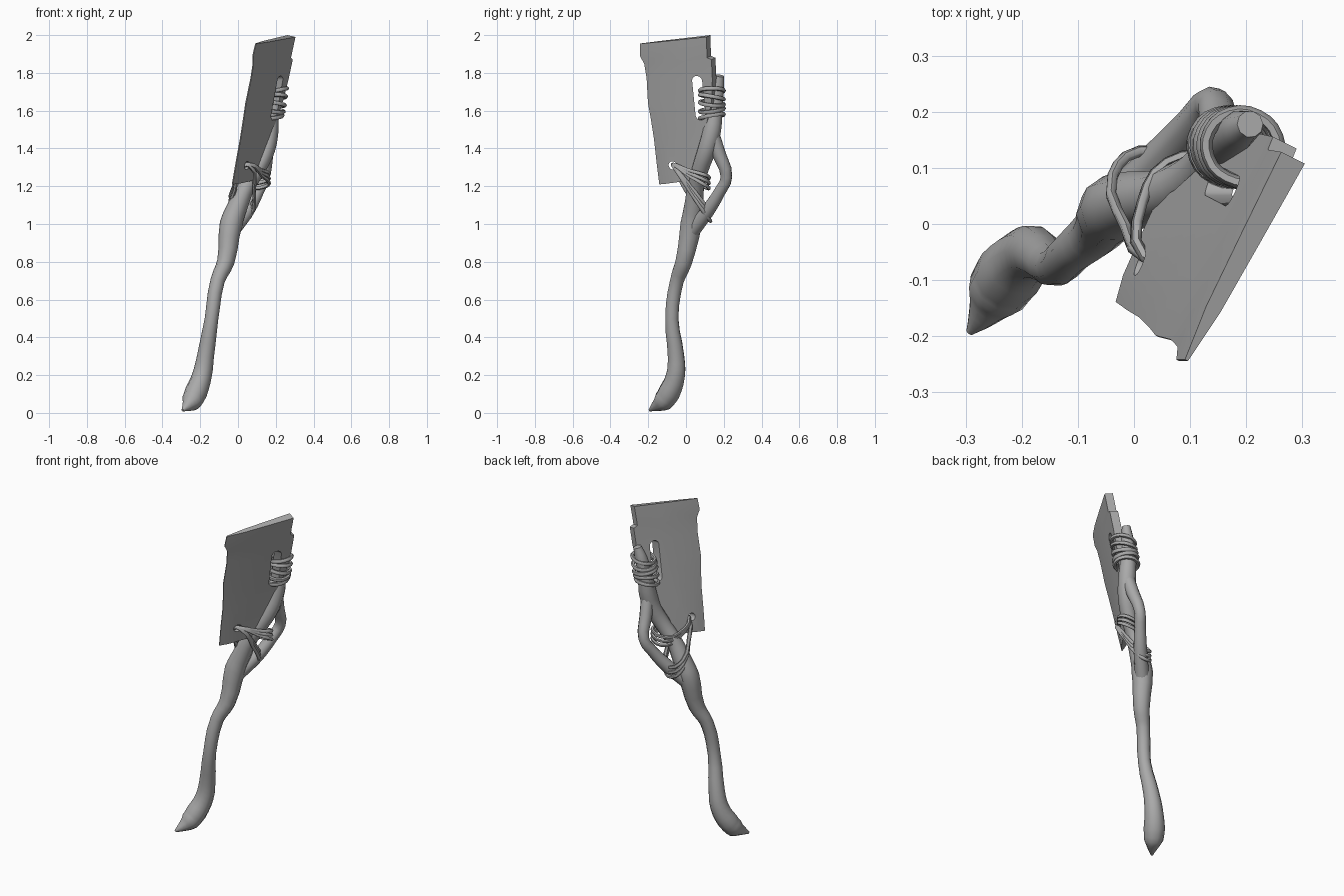
import bpy, bmesh, math
from mathutils import Vector

cube = bpy.data.objects.get("Cube")
if cube:
    bpy.data.objects.remove(cube, do_unlink=True)

grey = bpy.data.materials.new("plain_grey")
grey.use_nodes = True
grey.diffuse_color = (0.4, 0.4, 0.4, 1)
grey.node_tree.nodes["Principled BSDF"].inputs["Base Color"].default_value = (0.4, 0.4, 0.4, 1)


def activate(obj):
    bpy.ops.object.select_all(action='DESELECT')
    obj.select_set(True)
    bpy.context.view_layer.objects.active = obj


def finish(obj, angle):
    obj.data.materials.clear()
    obj.data.materials.append(grey)
    activate(obj)
    bpy.ops.object.shade_smooth_by_angle(angle=math.radians(angle))


def tube(name, points, closed=False, sides=10, steps=3):
    """Smooth tube through (x, y, z, radius) points."""
    curve = bpy.data.curves.new(name, 'CURVE')
    curve.dimensions = '3D'
    curve.bevel_depth = 1
    curve.bevel_resolution = (sides - 4) // 2
    curve.resolution_u = steps
    curve.use_fill_caps = not closed
    spline = curve.splines.new('BEZIER')
    spline.bezier_points.add(len(points) - 1)
    spline.use_cyclic_u = closed
    for bp, p in zip(spline.bezier_points, points):
        bp.co = p[:3]
        bp.radius = p[3]
        bp.handle_left_type = bp.handle_right_type = 'AUTO'
    obj = bpy.data.objects.new(name, curve)
    bpy.context.collection.objects.link(obj)
    activate(obj)
    bpy.ops.object.convert(target='MESH')
    obj = bpy.context.view_layer.objects.active
    finish(obj, 60)
    return obj


def mesh_object(name, bm):
    bmesh.ops.recalc_face_normals(bm, faces=bm.faces)
    mesh = bpy.data.meshes.new(name)
    bm.to_mesh(mesh)
    bm.free()
    obj = bpy.data.objects.new(name, mesh)
    bpy.context.collection.objects.link(obj)
    return obj


# Crooked wooden handle with a hooked foot
tube("handle", [
    (-.293, -.193, .014, .007), (-.272, -.165, .032, .026), (-.245, -.122, .062, .055),
    (-.222, -.088, .11, .060), (-.19, -.055, .2, .052), (-.172, -.053, .3, .045),
    (-.14, -.075, .5, .036), (-.108, -.048, .7, .038), (-.065, -.012, .8, .046),
    (-.037, .028, 1.0, .060), (0, .042, 1.1, .053), (.045, .052, 1.2, .045),
    (.105, .078, 1.3, .046), (.148, .112, 1.4, .050), (.165, .138, 1.5, .050),
    (.17, .152, 1.6, .043), (.19, .168, 1.72, .035), (.207, .178, 1.785, .024)])

# Side branch that leaves the handle and grows back into it
tube("side_branch", [
    (-.025, .04, .97, .040), (.05, .115, 1.07, .038), (.105, .178, 1.17, .032),
    (.138, .214, 1.25, .031), (.152, .175, 1.37, .036), (.165, .135, 1.49, .038)])


# Wedge-shaped blade: rows run up the blade, columns from cutting edge to spine
def blade_x(y, z):
    return .095 + .5 * (y + .24) + .235 * (z - 1.955)


rows = [(-.14, 1.21, .03, 1.235), (-.155, 1.33, .05, 1.33), (-.168, 1.45, .085, 1.42),
        (-.187, 1.57, .12, 1.54), (-.2, 1.64, .145, 1.64), (-.207, 1.77, .15, 1.77),
        (-.22, 1.85, .145, 1.875), (-.243, 1.89, .122, 1.885), (-.243, 1.955, .118, 1.995)]
columns = [(0, .003), (.25, .014), (.6, .019), (1, .024)]
normal = Vector((1, -.5, -.235)).normalized()

bm = bmesh.new()
sheets = []
for side in (1, -1):
    sheet = []
    for ye, ze, ys, zs in rows:
        line = []
        for t, half in columns:
            y, z = ye + t * (ys - ye), ze + t * (zs - ze)
            line.append(bm.verts.new(Vector((blade_x(y, z), y, z)) + normal * half * side))
        sheet.append(line)
    sheets.append(sheet)
    for a, b in zip(sheet, sheet[1:]):
        for i in range(len(columns) - 1):
            bm.faces.new((a[i], a[i + 1], b[i + 1], b[i]))


def border(s):
    return (s[0][:] + [r[-1] for r in s[1:]] + s[-1][-2::-1] + [r[0] for r in s[-2:0:-1]])


front, back = border(sheets[0]), border(sheets[1])
for i in range(len(front)):
    j = (i + 1) % len(front)
    bm.faces.new((front[i], front[j], back[j], back[i]))
blade = mesh_object("blade", bm)


# Slot near the spine and a lashing hole near the bottom
def cut(name, y, z, radius, half_length):
    bm = bmesh.new()
    ring = []
    for i in range(16):
        a = 2 * math.pi * (i + .5) / 16
        dz = radius * math.sin(a) + math.copysign(half_length, math.sin(a))
        ring.append(bm.verts.new((-.5, y + radius * math.cos(a) - .1 * dz, z + dz)))
    face = bm.faces.new(ring)
    out = bmesh.ops.extrude_face_region(bm, geom=[face])
    bmesh.ops.translate(bm, vec=(1, 0, 0),
                        verts=[v for v in out["geom"] if isinstance(v, bmesh.types.BMVert)])
    cutter = mesh_object(name, bm)
    cutter.hide_render = True
    mod = blade.modifiers.new(name, 'BOOLEAN')
    mod.operation = 'DIFFERENCE'
    mod.solver = 'EXACT'
    mod.object = cutter
    activate(blade)
    bpy.ops.object.modifier_apply(modifier=name)
    bpy.data.objects.remove(cutter, do_unlink=True)


cut("slot_cutter", .068, 1.667, .027, .09)
cut("hole_cutter", -.07, 1.31, .022, 0)
finish(blade, 25)

# Upper lashing: tilted loops around the branch and the spine, through the slot
along = Vector((.447, .894, 0))
across = Vector((.894, -.447, 0))
for k in range(5):
    centre = Vector((.17 + .006 * k, .137, 1.57 + .034 * k))
    loop = []
    for i in range(8):
        a = 2 * math.pi * i / 8
        p = centre + along * .062 * math.cos(a) + across * .066 * math.sin(a)
        p.z += .012 * math.cos(a + k * 1.3)
        loop.append((*p, .0115))
    tube(f"upper_lashing_{k + 1}", loop, True, 6)

# Lower lashings: strands from the hole, around the trunk and back
trunk_path = [(.058, -.068, 1.31), (.085, .02, 1.19), (.06, .115, 1.06), (.01, .13, 1.045),
              (-.038, .085, 1.09), (-.015, -.005, 1.2), (.02, -.06, 1.3)]
fork_path = [(.06, -.066, 1.315), (.125, .015, 1.27), (.165, .085, 1.24), (.14, .115, 1.225),
             (.06, .11, 1.215), (.015, .04, 1.24), (.02, -.06, 1.305)]
for name, path, drop in (("trunk_lashing", trunk_path, .03), ("fork_lashing", fork_path, .028)):
    for k in range(3):
        strand = []
        for i, (x, y, z) in enumerate(path):
            spread = math.sin(math.pi * i / (len(path) - 1))
            strand.append((x, y, z + drop * spread * (k - 1), .010))
        tube(f"{name}_{k + 1}", strand, True, 6)
